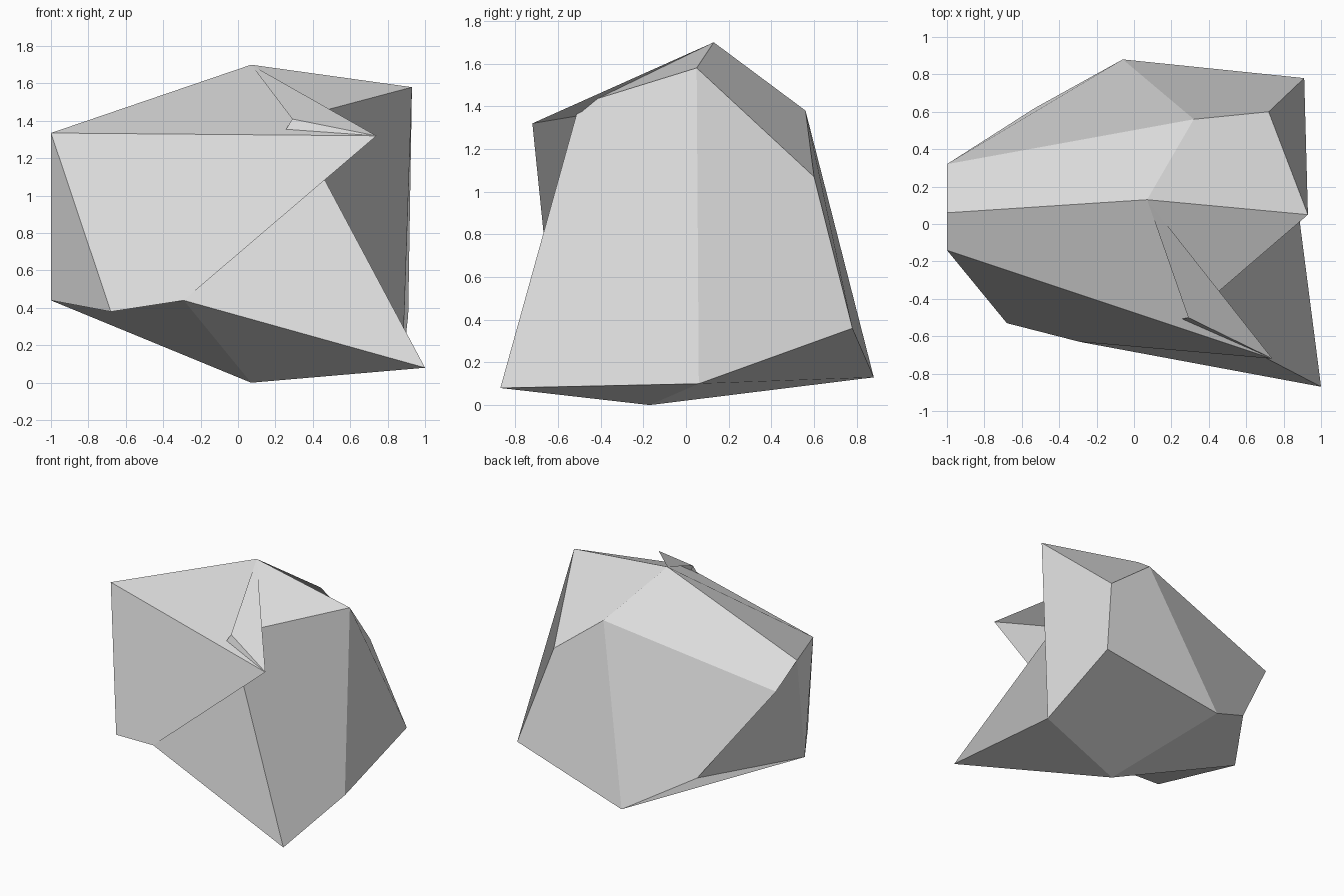
import bpy
import bmesh

# Remove the default cube
cube = bpy.data.objects.get("Cube")
if cube:
    bpy.data.objects.remove(cube, do_unlink=True)

# One plain stone material
stone = bpy.data.materials.new("stone_grey")
stone.use_nodes = True
colour = (0.72, 0.72, 0.72, 1)
stone.diffuse_color = colour
shader = next(n for n in stone.node_tree.nodes if n.type == "BSDF_PRINCIPLED")
shader.inputs["Base Color"].default_value = colour
shader.inputs["Roughness"].default_value = 0.9

# Named corners of the boulder
corners = {
    # crown and upper rim
    "peak": (0.07, 0.13, 1.70),
    "crown": (0.93, 0.05, 1.58),
    "rim": (0.32, 0.56, 1.38),
    "notch": (0.29, -0.50, 1.41),
    "spur": (0.74, -0.72, 1.32),
    # flat side
    "flat_front": (-1, -0.14, 1.335),
    "flat_mid": (-1, 0.06, 1.23),
    "flat_back": (-1, 0.32, 1.085),
    "flat_low": (-1, -0.035, 0.44),
    # back
    "shoulder": (0.72, 0.60, 1.07),
    "hip": (0.91, 0.78, 0.36),
    "tail": (-0.06, 0.88, 0.13),
    "heel": (-0.53, 0.62, 0.40),
    # lower front and base
    "chin": (-0.68, -0.53, 0.38),
    "lip": (-0.29, -0.63, 0.44),
    "toe": (1, -0.87, 0.08),
    "ankle": (0.88, 0.06, 0.10),
    "base": (0.07, -0.17, 0),
}

# Facets, each walked anticlockwise as seen from outside
facets = [
    # top
    "peak flat_mid flat_front spur",
    "peak rim flat_back flat_mid",
    "peak crown shoulder rim",
    "peak notch crown",
    # back
    "flat_back rim tail heel",
    "rim shoulder hip tail",
    "crown ankle hip shoulder",
    # side and front
    "notch toe ankle crown",
    "lip toe notch",
    "flat_front chin lip spur",
    "flat_front flat_low chin",
    # flat side
    "flat_mid flat_low flat_front",
    "flat_mid flat_back heel flat_low",
    # folded-over spur
    "peak spur notch",
    "spur lip notch",
    # underside
    "lip base toe",
    "ankle toe base",
    "ankle base tail hip",
    "tail base flat_low heel",
    "flat_low base lip chin",
]

bm = bmesh.new()
verts = {name: bm.verts.new(point) for name, point in corners.items()}
for facet in facets:
    face = bm.faces.new([verts[name] for name in facet.split()])
    face.smooth = False

mesh = bpy.data.meshes.new("boulder")
bm.to_mesh(mesh)
bm.free()
mesh.materials.append(stone)
boulder = bpy.data.objects.new("boulder", mesh)
bpy.context.collection.objects.link(boulder)
